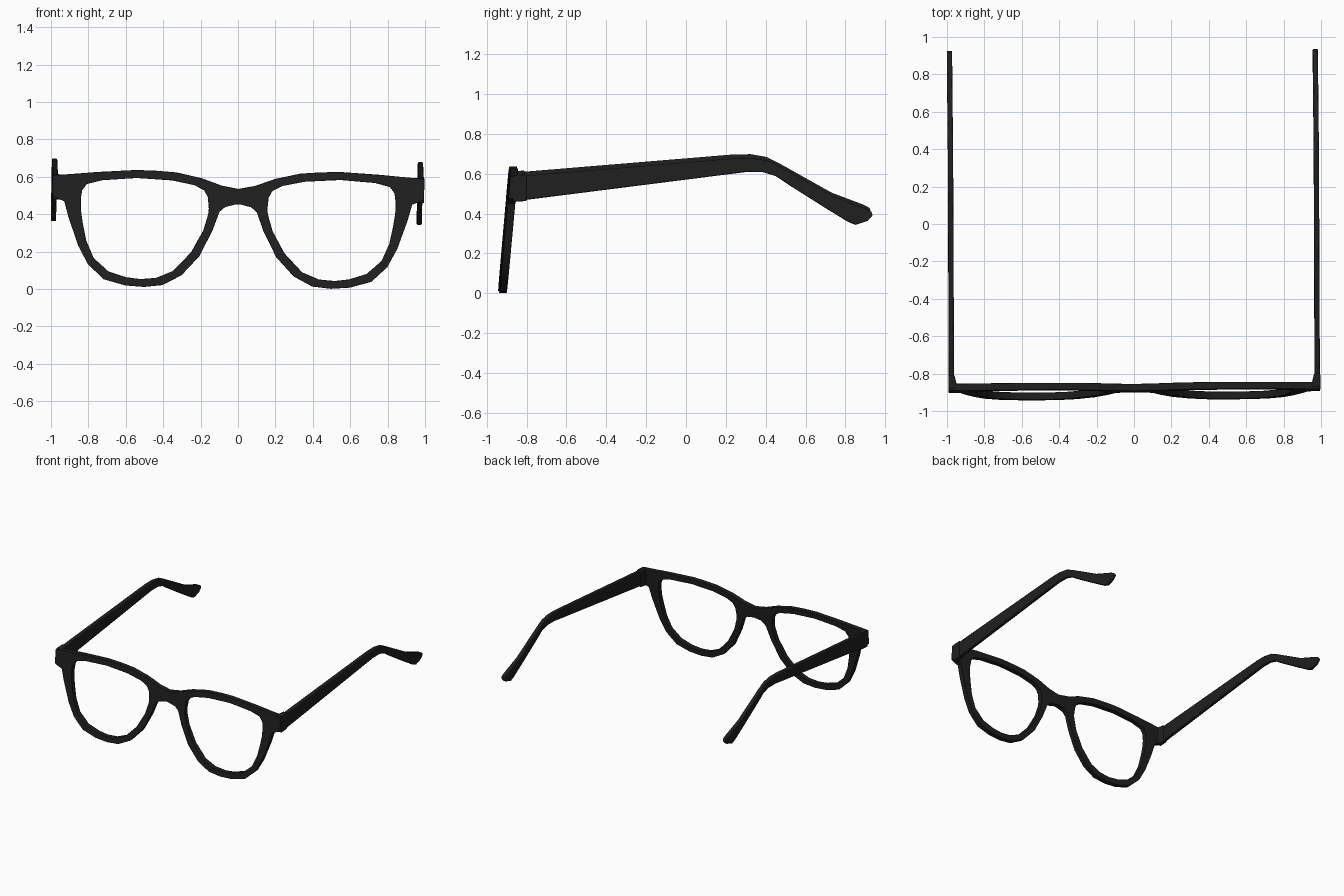
import bpy
import bmesh

if "Cube" in bpy.data.objects:
    bpy.data.objects.remove(bpy.data.objects["Cube"], do_unlink=True)

black = bpy.data.materials.new("matte black")
black.use_nodes = True
colour = (0.014, 0.014, 0.014, 1)
black.diffuse_color = colour
shader = black.node_tree.nodes["Principled BSDF"]
shader.inputs["Base Color"].default_value = colour
shader.inputs["Roughness"].default_value = 0.7


def finish(name, bm, bevel):
    """Turn a half model into a mirrored, softly bevelled object."""
    bmesh.ops.recalc_face_normals(bm, faces=bm.faces)
    mesh = bpy.data.meshes.new(name)
    bm.to_mesh(mesh)
    bm.free()
    mesh.materials.append(black)
    obj = bpy.data.objects.new(name, mesh)
    bpy.context.collection.objects.link(obj)
    # the whole pair of glasses sits very slightly askew
    obj.rotation_euler = (0, 0.01, 0.005)
    obj.location.x = -0.008
    mirror = obj.modifiers.new("Mirror", "MIRROR")
    mirror.merge_threshold = 0.001
    soft = obj.modifiers.new("Bevel", "BEVEL")
    soft.width = bevel
    soft.segments = 2
    soft.limit_method = "ANGLE"
    soft.angle_limit = 1.0
    bpy.ops.object.select_all(action="DESELECT")
    obj.select_set(True)
    bpy.context.view_layer.objects.active = obj
    bpy.ops.object.shade_smooth_by_angle(angle=0.7)
    return obj


def loft(bm, sections, skip_last=()):
    """Join a closed run of four-cornered sections with quads."""
    rings = [[bm.verts.new(co) for co in section] for section in sections]
    for i, ring in enumerate(rings):
        following = rings[(i + 1) % len(rings)]
        for j in range(4):
            if i == len(rings) - 1 and j in skip_last:
                continue
            k = (j + 1) % 4
            bm.faces.new((ring[j], ring[k], following[k], following[j]))


# Front frame: outer edge (x, z) paired with lens opening edge (x, z)
rim = [
    (0, .535, .158, .445), (.09, .552, .163, .49), (.195, .59, .182, .525),
    (.33, .62, .235, .553), (.44, .628, .355, .577), (.545, .631, .545, .588),
    (.757, .618, .73, .574), (.87, .608, .81, .553), (.994, .598, .835, .52),
    (.994, .486, .842, .47), (.93, .46, .84, .41), (.906, .373, .83, .345),
    (.853, .223, .81, .25), (.8, .124, .77, .158), (.715, .045, .69, .087),
    (.6, .013, .595, .057), (.5, .006, .52, .048), (.4, .017, .435, .055),
    (.3, .07, .345, .093), (.206, .172, .25, .193), (.136, .311, .185, .312),
    (.1, .411, .162, .39), (.06, .446, .157, .415), (0, .453, .157, .43),
]
half_depth = 0.019


def leaning(x, z, side):
    """Place a point on the forward-leaning plane of the frame."""
    return (x, -0.868 - (0.6 - z) * 0.09 + side * half_depth, z)


bm = bmesh.new()
loft(bm, [(leaning(ox, oz, 1), leaning(ox, oz, -1),
           leaning(ix, iz, -1), leaning(ix, iz, 1))
          for ox, oz, ix, iz in rim], skip_last=(0,))
finish("front_frame", bm, 0.006)


def side_plate(name, outline, x_inner, x_outer, bevel):
    """Extrude a (y, z) outline sideways."""
    bm = bmesh.new()
    face = bm.faces.new([bm.verts.new((x_inner, y, z)) for y, z in outline])
    grown = bmesh.ops.extrude_face_region(bm, geom=[face])["geom"]
    moved = [g for g in grown if isinstance(g, bmesh.types.BMVert)]
    bmesh.ops.translate(bm, verts=moved, vec=(x_outer - x_inner, 0, 0))
    return bm


# Temple arms with the drooping ear tips
arm = [
    (-.82, .599), (.244, .687), (.33, .688), (.41, .674), (.47, .644),
    (.57, .588), (.736, .495), (.9, .433), (.927, .418), (.932, .4),
    (.907, .373), (.847, .353), (.81, .367), (.696, .437), (.52, .548),
    (.445, .598), (.38, .618), (.294, .618), (-.82, .477),
]
finish("temple_arms", side_plate("arm", arm, .964, .992, 0.006), 0.006)

# Hinge blocks joining the arms to the frame, tapering on the inside
hinge = [(-.875, .602), (-.805, .606), (-.805, .473), (-.875, .468)]
bm = side_plate("hinge", hinge, .945, .994, 0.005)
for v in bm.verts:
    if v.co.y > -.85 and v.co.x < .96:
        v.co.x = .962
finish("hinge_blocks", bm, 0.005)
